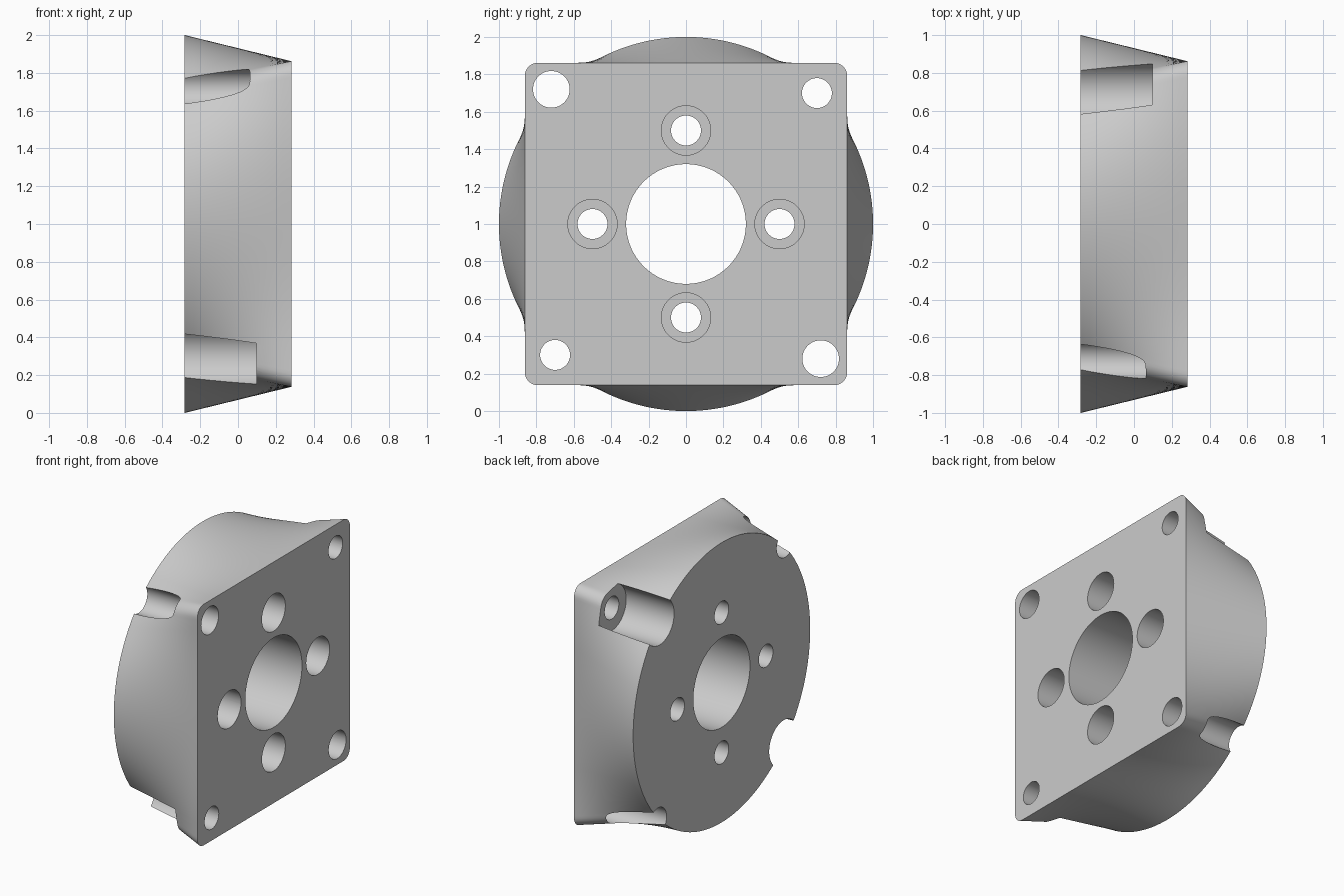
import bpy, bmesh
from math import sin, cos, pi, radians
from mathutils import Matrix, Vector

if "Cube" in bpy.data.objects:
    bpy.data.objects.remove(bpy.data.objects["Cube"], do_unlink=True)

DEPTH = 0.282      # half thickness along x
HALF = 0.862       # half side of the square face
FILLET = 0.07      # corner radius of the square face
SEGMENTS = 96      # points per quarter
LAYERS = 12

# One plain grey material
grey = bpy.data.materials.new("plain grey")
grey.use_nodes = True
colour = (0.6, 0.6, 0.6, 1)
grey.diffuse_color = colour
grey.node_tree.nodes["Principled BSDF"].inputs["Base Color"].default_value = colour


def square_point(u):
    """Point on one side of the rounded square, u from -1 to 1 by arc length."""
    flat = HALF - FILLET
    d = abs(u) * (flat + FILLET * pi / 4)
    side = 1 if u >= 0 else -1
    if d <= flat:
        return Vector((HALF, side * d))
    a = (d - flat) / FILLET
    return Vector((flat + FILLET * cos(a), side * (flat + FILLET * sin(a))))


def section(t):
    """Cross-section blended from the circle (t = 0) to the square (t = 1)."""
    points = []
    for quarter in range(4):
        turn = Matrix.Rotation(quarter * pi / 2, 2)
        for i in range(SEGMENTS):
            u = 2 * i / SEGMENTS - 1
            ring = Vector((cos(u * pi / 4), sin(u * pi / 4)))
            points.append(turn @ ring.lerp(square_point(u), t))
    return points


# Body: ruled loft between the round back and the square flange
bm = bmesh.new()
rings = []
for k in range(LAYERS + 1):
    t = k / LAYERS
    x = DEPTH * (2 * t - 1)
    rings.append([bm.verts.new((x, p.x, 1 + p.y)) for p in section(t)])
for lower, upper in zip(rings, rings[1:]):
    for i in range(len(lower)):
        bm.faces.new((lower[i - 1], lower[i], upper[i], upper[i - 1]))
bm.faces.new(rings[0])
bm.faces.new(rings[-1])
bmesh.ops.recalc_face_normals(bm, faces=bm.faces)
mesh = bpy.data.meshes.new("lofted_body")
bm.to_mesh(mesh)
bm.free()
body = bpy.data.objects.new("lofted_body", mesh)
bpy.context.collection.objects.link(body)
mesh.materials.append(grey)
bpy.context.view_layer.objects.active = body


def drill(y, z, radius, start=-0.5, end=0.5, sides=64):
    """Cut a round hole along x."""
    bpy.ops.mesh.primitive_cylinder_add(
        vertices=sides, radius=radius, depth=end - start,
        location=((start + end) / 2, y, 1 + z), rotation=(0, radians(90), 0))
    cutter = bpy.context.object
    cutter.hide_render = True
    cutter.data.materials.append(grey)
    bpy.context.view_layer.objects.active = body
    cut = body.modifiers.new("hole", 'BOOLEAN')
    cut.operation = 'DIFFERENCE'
    cut.solver = 'EXACT'
    cut.object = cutter
    bpy.ops.object.modifier_apply(modifier=cut.name)
    bpy.data.objects.remove(cutter, do_unlink=True)


# Central bore
drill(0, 0, 0.32, sides=128)

# Four counterbored holes around the bore
for y, z in ((0.5, 0), (-0.5, 0), (0, 0.5), (0, -0.5)):
    drill(y, z, 0.08)
    drill(y, z, 0.132, start=-0.1)

# Corner holes: two with pockets from the back, two wide and plain
for s in (1, -1):
    drill(0.7 * s, 0.7 * s, 0.08)
    drill(0.7 * s, 0.7 * s, 0.163, end=0.097)
    drill(-0.72 * s, 0.72 * s, 0.098)

# Smooth walls with crisp edges
bpy.ops.object.select_all(action='DESELECT')
body.select_set(True)
bpy.context.view_layer.objects.active = body
bpy.ops.object.shade_smooth_by_angle(angle=radians(30))
